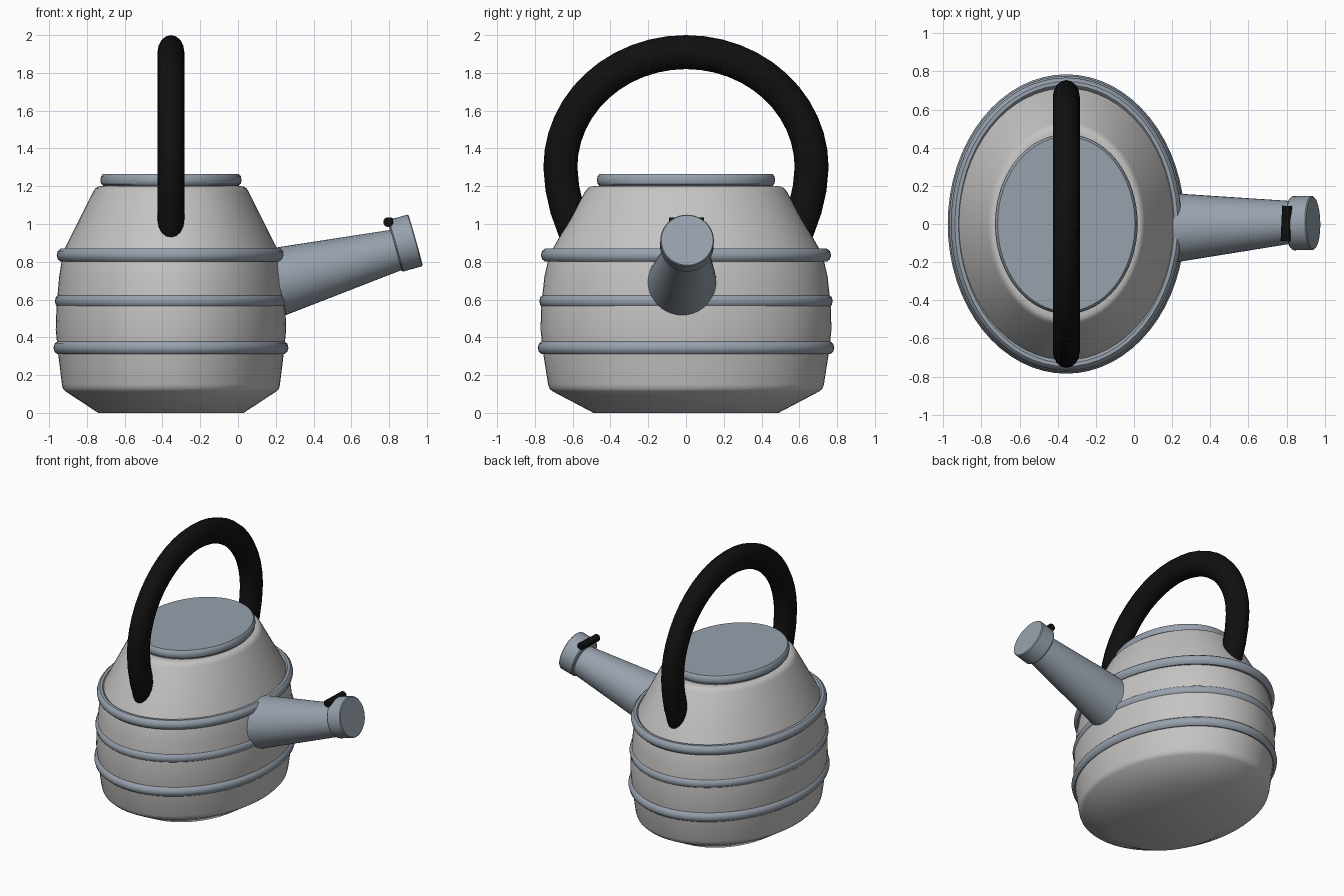
import bpy, bmesh, math
from mathutils import Vector

if "Cube" in bpy.data.objects:
    bpy.data.objects.remove(bpy.data.objects["Cube"])

CX = -0.355  # centre of the kettle body


def material(name, rgb):
    m = bpy.data.materials.new(name)
    m.diffuse_color = (*rgb, 1)
    m.use_nodes = True
    m.node_tree.nodes["Principled BSDF"].inputs["Base Color"].default_value = m.diffuse_color
    return m


STEEL = material("brushed_steel", (0.56, 0.55, 0.54))
BLUE = material("blue_grey_metal", (0.31, 0.36, 0.42))
BLACK = material("black_grip", (0.005, 0.005, 0.005))


def loft(name, loops, mat, close=False, angle=35):
    """Skin a list of point loops, capped at both ends or closed on itself."""
    bm = bmesh.new()
    rows = [[bm.verts.new(p) for p in loop] for loop in loops]
    n = len(rows[0])
    for a, b in zip(rows, rows[1:] + (rows[:1] if close else [])):
        for i in range(n):
            j = (i + 1) % n
            bm.faces.new((a[i], a[j], b[j], b[i]))
    if not close:
        bm.faces.new(rows[0][::-1])
        bm.faces.new(rows[-1])
    bmesh.ops.recalc_face_normals(bm, faces=bm.faces)
    me = bpy.data.meshes.new(name)
    bm.to_mesh(me)
    bm.free()
    me.materials.append(mat)
    ob = bpy.data.objects.new(name, me)
    bpy.context.collection.objects.link(ob)
    bpy.ops.object.select_all(action='DESELECT')
    ob.select_set(True)
    bpy.context.view_layer.objects.active = ob
    bpy.ops.object.shade_smooth_by_angle(angle=math.radians(angle))
    return ob


def ring(centre, u, v, n):
    """Ellipse of n points spanned by the half-axes u and v."""
    c, u, v = Vector(centre), Vector(u), Vector(v)
    return [c + u * math.cos(t) + v * math.sin(t)
            for t in (2 * math.pi * i / n for i in range(n))]


def oval(rx, ry, z, n=64):
    return ring((CX, 0, z), (rx, 0, 0), (0, ry, 0), n)


# Oval body: half-width, half-depth, height
profile = [(.385, .49, 0), (.56, .708, .115), (.572, .722, .128), (.577, .73, .15),
           (.598, .757, .32), (.61, .77, .44), (.606, .767, .56), (.592, .75, .72),
           (.575, .725, .83), (.562, .705, .87), (.412, .535, 1.17),
           (.402, .522, 1.187), (.388, .508, 1.197), (.372, .49, 1.2)]
loft("body", [oval(*p) for p in profile], STEEL)

# Three raised bands
for label, rx, ry, z in (("lower", .622, .785, .345), ("middle", .615, .777, .592),
                         ("upper", .605, .768, .835)):
    h, w = .036, .03
    sections = []
    for k in range(10):
        t = 2 * math.pi * k / 10
        d = w * (math.cos(t) - 1)
        sections.append(oval(rx + d, ry + d, z + h * math.sin(t)))
    loft(label + "_band", sections, BLUE, close=True)

# Lid with rounded rim
lid = [(.36, .46, 1.19), (.36, .46, 1.205), (.37, .468, 1.213), (.374, .472, 1.232),
       (.37, .468, 1.253), (.36, .458, 1.265)]
loft("lid", [oval(*p) for p in lid], BLUE)

# Arched handle: straight-ish legs running into the body, joined by an arch
right = [(.54, .86), (.59, .97), (.63, 1.08), (.655, 1.19)]
arch = [(.665 * math.cos(t), 1.3 + .61 * math.sin(t))
        for t in (math.pi * i / 24 for i in range(25))]
path = right + arch + [(-y, z) for y, z in reversed(right)]
sections = []
for i, (y, z) in enumerate(path):
    y0, z0 = path[max(i - 1, 0)]
    y1, z1 = path[min(i + 1, len(path) - 1)]
    normal = Vector((0, z1 - z0, y0 - y1)).normalized()
    sections.append(ring((CX, y, z), (.071, 0, 0), normal * .09, 16))
loft("handle", sections, BLACK)


def tube(name, stations, mat, n=40):
    """Straight tube through (centre, radius) stations."""
    axis = (Vector(stations[-1][0]) - Vector(stations[0][0])).normalized()
    side = axis.cross(Vector((0, 0, 1))).normalized()
    up = side.cross(axis)
    return loft(name, [ring(c, side * r, up * r, n) for c, r in stations], mat)


# Tapered spout
tube("spout", [((.205, -.02, .693), .182), ((.84, .01, .863), .11)], BLUE)

# Spout cap with softened rim
back, front = Vector((.83, .004, .883)), Vector((.94, .006, .914))
tube("spout_cap", [(back, .136), (back.lerp(front, .06), .142),
                   (back.lerp(front, .95), .142), (front, .137)], BLUE)

# Small thumb bar across the cap
tube("thumb_bar", [((.795, -.09, 1.01), .026), ((.803, .095, 1.01), .026)], BLACK, 14)
